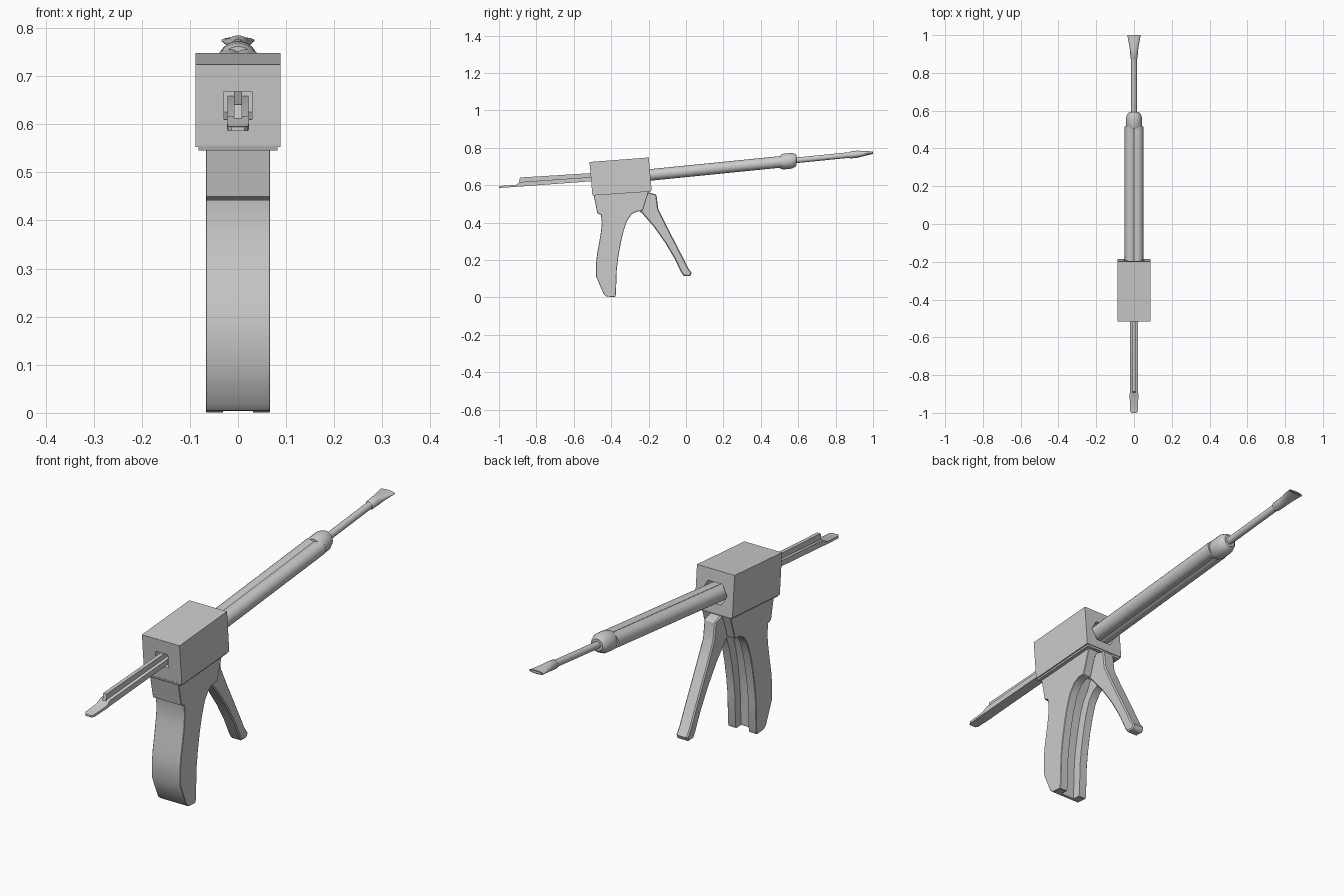
import bpy, bmesh
from math import sin, cos, pi, radians, acos

if "Cube" in bpy.data.objects:
    bpy.data.objects.remove(bpy.data.objects["Cube"])


def loft(name, rings, bevel=0.0, smooth=30):
    """Skin a list of equal-length point rings and cap both ends."""
    bm = bmesh.new()
    loops = [[bm.verts.new(p) for p in r] for r in rings]
    n = len(loops[0])
    for a, b in zip(loops, loops[1:]):
        for i in range(n):
            j = (i + 1) % n
            bm.faces.new((a[i], a[j], b[j], b[i]))
    bm.faces.new(loops[0])
    bm.faces.new(loops[-1])
    bmesh.ops.recalc_face_normals(bm, faces=bm.faces)
    me = bpy.data.meshes.new(name)
    bm.to_mesh(me)
    bm.free()
    ob = bpy.data.objects.new(name, me)
    bpy.context.collection.objects.link(ob)
    activate(ob)
    if bevel:
        m = ob.modifiers.new("bevel", "BEVEL")
        m.width, m.segments, m.angle_limit = bevel, 1, radians(60)
        bpy.ops.object.modifier_apply(modifier=m.name)
    bpy.ops.object.shade_smooth_by_angle(angle=radians(smooth))
    return ob


def activate(ob):
    bpy.ops.object.select_all(action="DESELECT")
    ob.select_set(True)
    bpy.context.view_layer.objects.active = ob


def prism(name, profile, half, **kw):
    """Extrude a (y, z) profile across x."""
    return loft(name, [[(x, y, z) for y, z in profile] for x in (-half, half)], **kw)


def cut(ob, cutter):
    activate(ob)
    m = ob.modifiers.new("cut", "BOOLEAN")
    m.operation, m.object, m.solver = "DIFFERENCE", cutter, "EXACT"
    bpy.ops.object.modifier_apply(modifier=m.name)
    bpy.data.objects.remove(cutter)
    bpy.ops.object.shade_smooth_by_angle(angle=radians(30))


def axis_z(y):
    """Height of the tilted barrel axis."""
    return 0.655 + (y + 0.19) * 0.1


def section(y, pts):
    return [(x, y, axis_z(y) + z) for x, z in pts]


def turned(name, stations, n=24):
    """Loft ellipses (y, half width, half height) along the barrel axis."""
    return loft(name, [section(y, [(rx * cos(2 * pi * i / n), rz * sin(2 * pi * i / n))
                                   for i in range(n)]) for y, rx, rz in stations])


# Body block with lower lip, rear rod slot and front barrel socket
body = prism("body_block", [(-0.516, 0.724), (-0.199, 0.748), (-0.184, 0.574),
                            (-0.501, 0.552)], 0.088)
prism("body_lip", [(-0.502, 0.556), (-0.186, 0.578), (-0.188, 0.566), (-0.498, 0.545)], 0.082)
cut(body, prism("slot_cutter", [(-0.6, 0.603), (-0.3, 0.625), (-0.3, 0.687), (-0.6, 0.66)], 0.029))
hexagon = [(0.058, 0), (0.034, 0.043), (-0.034, 0.043), (-0.058, 0), (-0.034, -0.043), (0.034, -0.043)]
cut(body, loft("socket_cutter", [section(-0.25, hexagon), section(-0.1, hexagon)]))

# Handle with trigger groove down the front
front = [(-0.375, 0.014), (-0.37, 0.15), (-0.362, 0.215), (-0.35, 0.285), (-0.335, 0.35),
         (-0.315, 0.41), (-0.29, 0.445), (-0.262, 0.46), (-0.232, 0.462)]
back = [(-0.197, 0.575), (-0.496, 0.556), (-0.474, 0.45), (-0.455, 0.442), (-0.45, 0.40),
        (-0.455, 0.35), (-0.465, 0.29), (-0.475, 0.235), (-0.48, 0.19), (-0.48, 0.11),
        (-0.44, 0.018), (-0.425, 0.005), (-0.38, 0.001)]
handle = prism("handle", front + back, 0.067, bevel=0.002)
groove = [(-0.412, -0.02)] + [(y - 0.036, z + 0.012) for y, z in front[:7]]
groove += [(-0.29, 0.54), (-0.1, 0.553), (-0.1, 0.4), (-0.25, 0.2), (-0.25, -0.02)]
cut(handle, prism("groove_cutter", groove, 0.031))

# Trigger lever
prism("trigger", [(-0.25, 0.565), (-0.2, 0.562), (-0.158, 0.55), (-0.148, 0.472), (-0.105, 0.385),
                  (-0.03, 0.24), (0.01, 0.16), (0.03, 0.132), (0.022, 0.113), (-0.012, 0.114),
                  (-0.027, 0.136), (-0.06, 0.205), (-0.11, 0.29), (-0.17, 0.375),
                  (-0.235, 0.45), (-0.262, 0.47)], 0.027, bevel=0.005)

# Twin-lobed barrel
r, off, n = 0.031, 0.018, 16
sweep = acos(-off / r)
right = [(off + r * cos(a), r * sin(a)) for a in (-sweep + 2 * sweep * i / n for i in range(n))]
lobes = right + [(-x, -z) for x, z in right]
loft("barrel", [section(-0.248, lobes), section(0.517, lobes)])

# Collar, thin shaft and flared hollow tip
turned("collar", [(0.505, 0.037, 0.037), (0.52, 0.042, 0.042), (0.565, 0.042, 0.042),
                  (0.585, 0.034, 0.034), (0.592, 0.025, 0.025)])
turned("shaft", [(0.57, 0.015, 0.015), (0.9, 0.015, 0.015)], 16)
turned("flat_tip", [(0.875, 0.016, 0.016), (0.88, 0.019, 0.019), (0.915, 0.021, 0.019),
                    (0.945, 0.025, 0.015), (0.975, 0.031, 0.010), (1.0, 0.035, 0.007),
                    (1.0, 0.031, 0.004), (0.94, 0.018, 0.004)])

# Rear plunger: flat bar with rounded pull end, plus a central rib
stations = [(-1.0, 0.014, 0.586, 0.594), (-0.99, 0.021, 0.586, 0.596), (-0.91, 0.023, 0.591, 0.602),
            (-0.885, 0.022, 0.593, 0.617), (-0.3, 0.022, 0.636, 0.658)]
loft("plunger_bar", [[(-w, y, a), (w, y, a), (w, y, b), (-w, y, b)] for y, w, a, b in stations])
prism("plunger_rib", [(-0.893, 0.612), (-0.888, 0.641), (-0.3, 0.677), (-0.3, 0.65)], 0.008)
